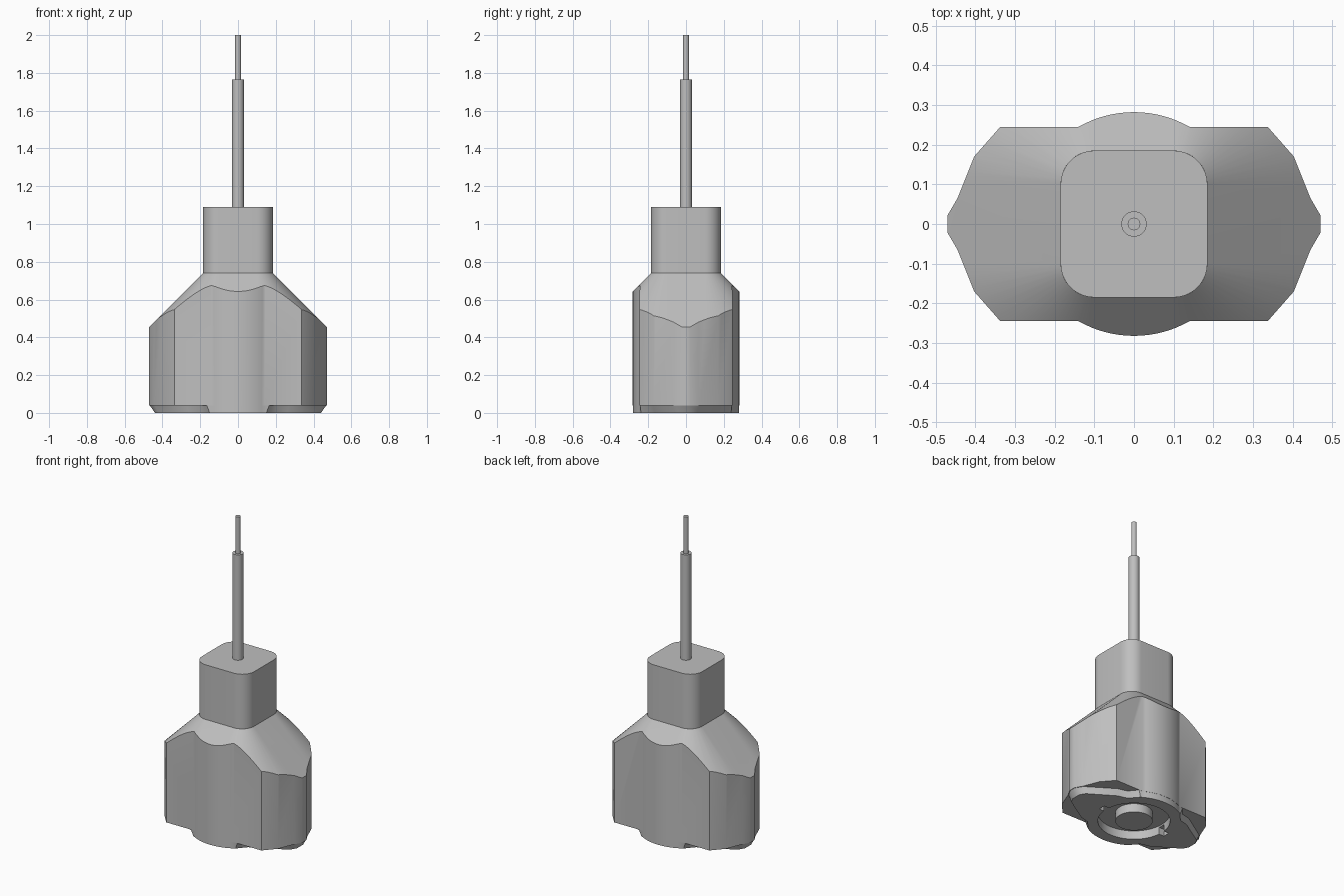
import bpy
import bmesh
from math import sin, cos, pi, asin, radians

cube = bpy.data.objects.get("Cube")
if cube:
    bpy.data.objects.remove(cube, do_unlink=True)

GREY = (0.52, 0.52, 0.52, 1.0)
grey = bpy.data.materials.new("plain grey")
grey.use_nodes = True
grey.diffuse_color = GREY
grey.node_tree.nodes["Principled BSDF"].inputs["Base Color"].default_value = GREY


def loft(name, rings):
    """Solid through rings of (outline, height), all with the same point count."""
    bm = bmesh.new()
    loops = [[bm.verts.new((x, y, z)) for x, y in pts] for pts, z in rings]
    n = len(loops[0])
    for low, high in zip(loops, loops[1:]):
        for i in range(n):
            j = (i + 1) % n
            bm.faces.new((low[i], low[j], high[j], high[i]))
    bm.faces.new(loops[0][::-1])
    bm.faces.new(loops[-1])
    bmesh.ops.recalc_face_normals(bm, faces=bm.faces)
    mesh = bpy.data.meshes.new(name)
    bm.to_mesh(mesh)
    bm.free()
    mesh.materials.append(grey)
    obj = bpy.data.objects.new(name, mesh)
    bpy.context.collection.objects.link(obj)
    return obj


def circle(r, n=48):
    return [(r * cos(2 * pi * i / n), r * sin(2 * pi * i / n)) for i in range(n)]


def rounded_square(core, r, steps=10):
    pts = []
    for q, (sx, sy) in enumerate([(1, 1), (-1, 1), (-1, -1), (1, -1)]):
        for i in range(steps + 1):
            a = pi / 2 * (q + i / steps)
            pts.append((sx * core + r * cos(a), sy * core + r * sin(a)))
    return pts


def lobed(corner_points, r, steps=16):
    """Outline mirrored both ways: end points from the +x tip, then a round belly."""
    half = asin(0.14 / r)
    belly = [(r * sin(half * (1 - 2 * i / steps)), r * cos(half * (1 - 2 * i / steps)))
             for i in range(steps + 1)]
    back = corner_points + belly + [(-x, y) for x, y in reversed(corner_points)]
    return back + [(-x, -y) for x, y in back]


def boolean(target, cutter, operation):
    mod = target.modifiers.new(operation, "BOOLEAN")
    mod.operation = operation
    mod.solver = "EXACT"
    mod.object = cutter
    bpy.context.view_layer.objects.active = target
    bpy.ops.object.modifier_apply(modifier=mod.name)
    bpy.data.objects.remove(cutter, do_unlink=True)


# Faceted housing, trimmed on top by a 45 degree flare
CORE, ROUND, NECK_Z = 0.1, 0.085, 0.74
housing = loft("housing", [
    (lobed([(0.47, 0.022), (0.445, 0.065), (0.403, 0.17), (0.337, 0.245)], 0.282), z)
    for z in (0.04, 0.9)])
drop = 0.8
flare = loft("flare_trim", [(rounded_square(CORE, ROUND + drop, 16), NECK_Z - drop),
                            (rounded_square(CORE, ROUND, 16), NECK_Z)])
boolean(housing, flare, "INTERSECT")

# Raised foot with cut-away corners and sloped sides
foot_low = lobed([(0.44, 0.03), (0.42, 0.065), (0.26, 0.165), (0.2, 0.18), (0.15, 0.238)], 0.281)
foot_top = lobed([(0.467, 0.02), (0.44, 0.065), (0.27, 0.175), (0.21, 0.19), (0.165, 0.243)], 0.281)
foot = loft("foot", [(foot_low, 0), (foot_top, 0.04), (foot_top, 0.05)])
boolean(housing, foot, "UNION")

# Round socket in the underside with two key slots
SOCKET_TOP = 0.055
boolean(housing, loft("socket_cut", [(circle(0.21), -0.1), (circle(0.21), SOCKET_TOP)]), "DIFFERENCE")
slot = [(-0.245, -0.022), (0.245, -0.022), (0.245, 0.022), (-0.245, 0.022)]
boolean(housing, loft("slot_cut", [(slot, -0.1), (slot, SOCKET_TOP - 0.01)]), "DIFFERENCE")

# Centre boss, neck and stepped rod
boss = loft("centre_boss", [(circle(0.108), 0), (circle(0.108), SOCKET_TOP + 0.01)])
neck_ring = rounded_square(CORE, ROUND)
neck = loft("neck", [(neck_ring, NECK_Z - 0.002), (neck_ring, 1.09)])
rod = loft("rod", [(circle(0.032, 32), 1.08), (circle(0.032, 32), 1.765)])
tip = loft("rod_tip", [(circle(0.016, 24), 1.76), (circle(0.016, 24), 2.0)])

bpy.ops.object.select_all(action="DESELECT")
for obj in (housing, boss, neck, rod, tip):
    obj.select_set(True)
bpy.context.view_layer.objects.active = housing
bpy.ops.object.shade_smooth_by_angle(angle=radians(36))
